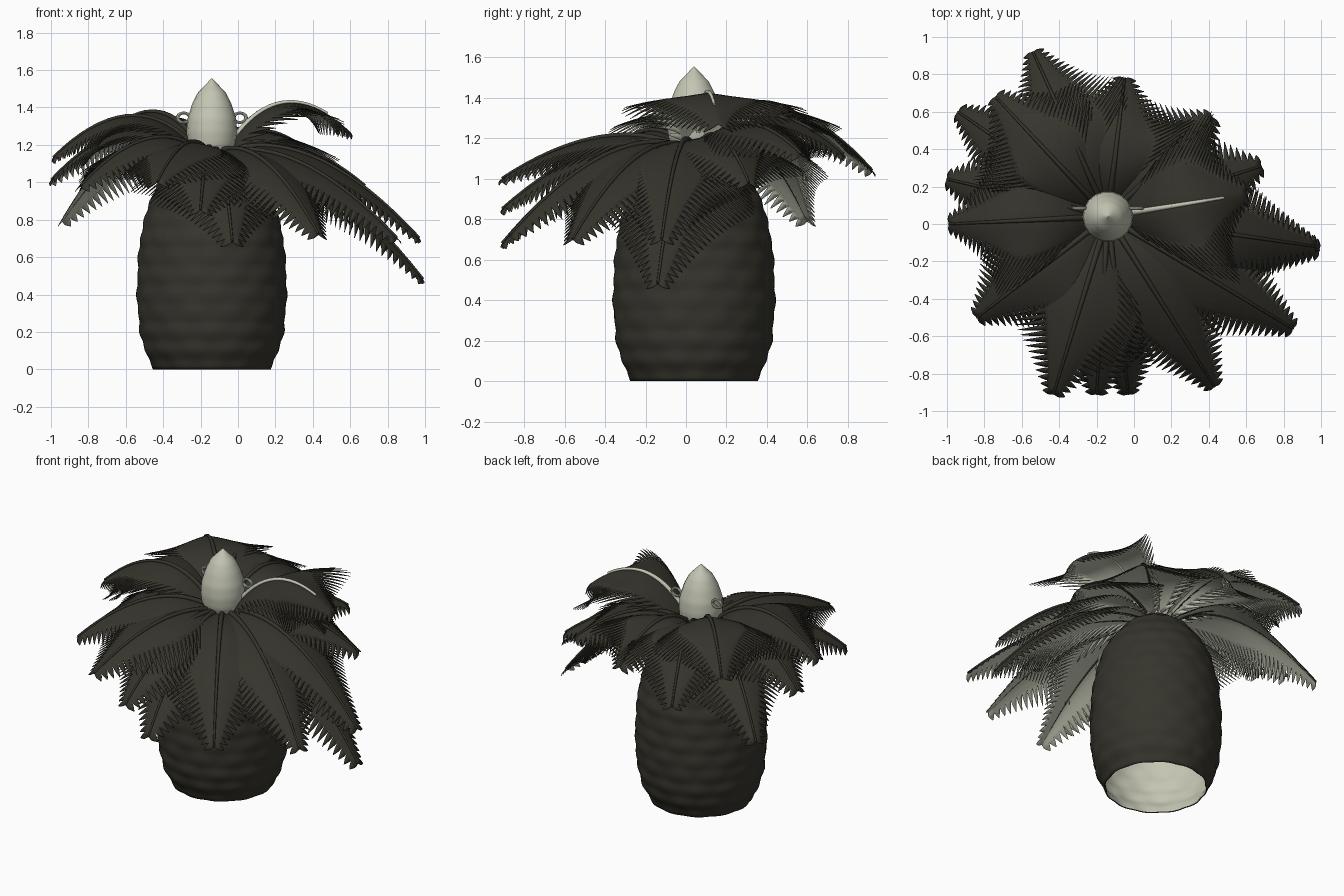
import bpy, bmesh, math
from mathutils import Vector

if "Cube" in bpy.data.objects:
    bpy.data.objects.remove(bpy.data.objects["Cube"], do_unlink=True)

CENTRE = Vector((-0.14, 0.04, 0))


def material(name, rgb):
    mat = bpy.data.materials.new(name)
    mat.use_nodes = True
    colour = (*rgb, 1)
    mat.diffuse_color = colour
    mat.node_tree.nodes["Principled BSDF"].inputs["Base Color"].default_value = colour
    return mat


DARK = material("dark olive", (0.036, 0.034, 0.025))
PALE = material("pale sage", (0.55, 0.56, 0.45))


def finish(name, bm, mats, backing=0, angle=40):
    """Turn a bmesh into a smooth object, with an optional pale backing layer."""
    mesh = bpy.data.meshes.new(name)
    bm.to_mesh(mesh)
    bm.free()
    obj = bpy.data.objects.new(name, mesh)
    bpy.context.collection.objects.link(obj)
    for mat in mats:
        mesh.materials.append(mat)
    bpy.ops.object.select_all(action="DESELECT")
    obj.select_set(True)
    bpy.context.view_layer.objects.active = obj
    bpy.ops.object.shade_smooth_by_angle(angle=math.radians(angle))
    if backing:
        solid = obj.modifiers.new("backing", "SOLIDIFY")
        solid.thickness = backing
        solid.offset = -1
        solid.material_offset = 1


def radius_at(profile, z):
    for (r0, z0), (r1, z1) in zip(profile, profile[1:]):
        if z <= z1:
            return r0 + (r1 - r0) * (z - z0) / (z1 - z0)
    return profile[-1][0]


def lathe(profile, rings, sides, bump=lambda a, z: 0):
    bm = bmesh.new()
    low, high = profile[0][1], profile[-1][1]
    grid = []
    for i in range(rings + 1):
        z = low + (high - low) * i / rings
        ring = []
        for k in range(sides):
            a = math.tau * k / sides
            r = radius_at(profile, z) + bump(a, z)
            ring.append(bm.verts.new(CENTRE + Vector((r * math.cos(a), r * math.sin(a), z))))
        grid.append(ring)
    for lower, upper in zip(grid, grid[1:]):
        for k in range(sides):
            n = (k + 1) % sides
            bm.faces.new((lower[k], lower[n], upper[n], upper[k]))
    return bm


# Trunk: open at the bottom, covered in staggered rows of old leaf scars
def scars(a, z):
    row = math.floor(z / 0.1 + 0.5)
    rise = z / 0.1 + 0.5 - row
    return 0.009 * math.sin(math.pi * rise) * abs(math.cos(6 * a + row * math.pi / 2)) - 0.004


trunk_profile = [(0.31, 0), (0.36, 0.1), (0.385, 0.2), (0.4, 0.35), (0.4, 0.5), (0.385, 0.7),
                 (0.335, 0.9), (0.28, 1.0), (0.2, 1.1), (0.09, 1.18)]
finish("trunk", lathe(trunk_profile, 72, 84, scars), [DARK, PALE], 0.008)

# Seed cone
cone_profile = [(0.09, 1.12), (0.128, 1.2), (0.136, 1.27), (0.13, 1.34), (0.105, 1.42),
                (0.075, 1.48), (0.002, 1.555)]
finish("seed_cone", lathe(cone_profile, 24, 18), [PALE])

# Curled shoots beside the cone
for side, label in ((-1, "right"), (1, "left")):
    bpy.ops.mesh.primitive_torus_add(
        major_radius=0.03, minor_radius=0.009, major_segments=20, minor_segments=8,
        location=CENTRE + Vector((side * 0.15, 0.045, 1.345)), rotation=(math.pi / 2, 0, 0))
    curl = bpy.context.object
    curl.name = "curled_shoot_" + label
    curl.scale = (1.1, 0.85, 1)
    curl.data.materials.append(PALE)
    bpy.ops.object.shade_smooth_by_angle()


# Fronds
def frond_path(tip, arch):
    """Points and tangents along an arching midrib."""
    tip = Vector(tip)
    out = Vector((tip.x - CENTRE.x, tip.y - CENTRE.y, 0))
    start = CENTRE + out.normalized() * 0.07 + Vector((0, 0, 1.16))
    bend = CENTRE + out * 0.48 + Vector((0, 0, arch))

    def at(t):
        p = start * (1 - t) ** 2 + bend * 2 * t * (1 - t) + tip * t * t
        d = (bend - start) * (1 - t) + (tip - bend) * t
        return p, d.normalized()
    return at, (bend - start).length + (tip - bend).length


def leaflet_length(t, width):
    if t < 0.4:
        return width * (0.3 + 0.7 * math.sin(math.pi / 2 * t / 0.4))
    return width * (1 - 0.87 * (t - 0.4) / 0.6)


def blade_point(at, t, s, sign, width):
    """Point on the drooping blade: t along the midrib, s out towards the edge."""
    base, along = at(t)
    side = along.cross(Vector((0, 0, 1))).normalized()
    up = side.cross(along)
    lean = math.radians(60)
    reach = along * math.cos(lean) + side * sign * math.sin(lean)
    return base + (reach * s - up * (0.12 * s + 0.26 * s * s)) * leaflet_length(t, width)


def add_midrib(name, at, mat, thickness, end):
    curve = bpy.data.curves.new(name, "CURVE")
    curve.dimensions = "3D"
    curve.bevel_depth = thickness
    curve.bevel_resolution = 1
    curve.use_fill_caps = True
    count = 18
    spline = curve.splines.new("POLY")
    spline.points.add(count - 1)
    for i, point in enumerate(spline.points):
        t = end * i / (count - 1)
        p, d = at(t)
        point.co = (p.x, p.y, p.z + 0.004, 1)
        point.radius = 1.2 - 0.75 * t
    curve.materials.append(mat)
    bpy.context.collection.objects.link(bpy.data.objects.new(name, curve))


def add_frond(number, tip, arch, width=0.46, rib=DARK, rib_end=1):
    at, length = frond_path(tip, arch)
    count = round(length / 0.04)
    half = 0.5 / count
    bm = bmesh.new()
    # Leaflets are joined near the midrib and split into pointed fingers outside
    for i in range(count):
        t = (i + 0.5) / count
        for sign in (-1, 1):
            previous = None
            for s in (0, 0.15, 0.3, 0.45, 0.6, 0.75, 0.88, 1):
                w = half * (1 if s < 0.5 else 1.02 - 0.97 * ((s - 0.45) / 0.55) ** 1.5)
                pair = [bm.verts.new(blade_point(at, t + e * w, s, sign, width))
                        for e in (-sign, sign)]
                if previous:
                    bm.faces.new((previous[0], pair[0], pair[1], previous[1]))
                previous = pair
    bmesh.ops.remove_doubles(bm, verts=bm.verts, dist=0.0002)
    finish(f"frond_{number}", bm, [DARK, PALE], 0.003, 60)
    add_midrib(f"frond_{number}_midrib", at, rib, 0.014, rib_end)


# Each frond: tip position, then height of its arch
fronds = [
    ((-0.54, 0.92, 1.04), 1.55),
    ((-0.74, 0.68, 1.2), 1.57),
    ((-0.94, 0.60, 0.79), 1.42),
    ((-1.0, 0.24, 1.01), 1.48),
    ((-0.99, 0.0, 1.13), 1.56),
    ((-0.84, -0.5, 0.98), 1.38),
    ((-0.43, -0.91, 1.0), 1.32),
    ((-0.2, -0.91, 0.85), 1.28),
    ((-0.03, -0.91, 0.68), 1.26),
    ((0.43, -0.87, 0.72), 1.27),
    ((0.85, -0.56, 0.7), 1.25),
    ((0.99, -0.14, 0.48), 1.22),
    ((0.97, -0.12, 0.7), 1.32),
    ((-0.05, 0.78, 1.12), 1.48),
    ((0.42, 0.57, 1.12), 1.4),
    ((0.68, 0.31, 0.98), 1.33),
]
for number, (tip, arch) in enumerate(fronds, 1):
    add_frond(number, tip, arch)

# Young raised frond with a pale midrib
add_frond(len(fronds) + 1, (0.6, 0.16, 1.27), 1.63, 0.54, PALE, 0.84)
